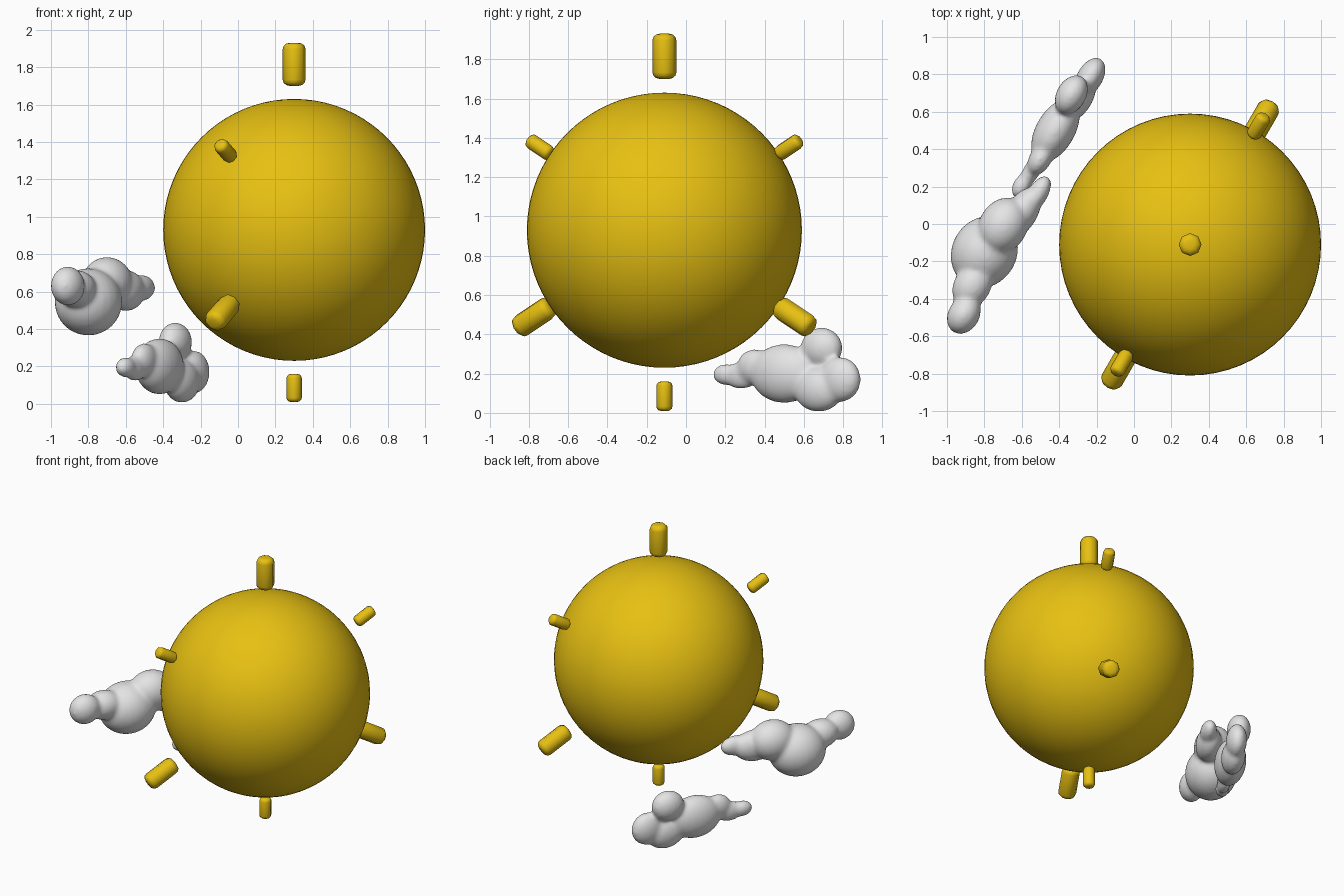
import bpy, bmesh, math
from mathutils import Matrix, Vector

if "Cube" in bpy.data.objects:
    bpy.data.objects.remove(bpy.data.objects["Cube"])


def material(name, rgb):
    m = bpy.data.materials.new(name)
    m.diffuse_color = (*rgb, 1)
    m.use_nodes = True
    m.node_tree.nodes["Principled BSDF"].inputs["Base Color"].default_value = m.diffuse_color
    return m


YELLOW = material("sun yellow", (0.80, 0.53, 0.006))
GREY = material("cloud grey", (0.78, 0.78, 0.78))
TURN = math.radians(60)            # the whole scene faces along this heading
CENTRE = Vector((0.30, -0.11, 0.93))


def make_object(name, bm, mat):
    for f in bm.faces:
        f.smooth = True
    me = bpy.data.meshes.new(name)
    bm.to_mesh(me)
    bm.free()
    me.materials.append(mat)
    ob = bpy.data.objects.new(name, me)
    bpy.context.collection.objects.link(ob)
    return ob


# sun ball
bm = bmesh.new()
bmesh.ops.create_uvsphere(bm, u_segments=64, v_segments=40, radius=0.70,
                          matrix=Matrix.Translation(CENTRE))
make_object("sun_ball", bm, YELLOW)

# six rays, alternating large and small, in one upright ring
for i in range(6):
    length, radius = ((0.23, 0.061), (0.15, 0.041))[i % 2]
    a = math.radians(60 * i)
    d = Vector((math.sin(a) * math.cos(TURN), math.sin(a) * math.sin(TURN), math.cos(a)))
    bm = bmesh.new()
    bmesh.ops.create_cone(bm, cap_ends=True, segments=8, radius1=radius,
                          radius2=radius, depth=length)
    ray = make_object(f"sun_ray_{i + 1}", bm, YELLOW)
    ray.matrix_world = (Matrix.Translation(CENTRE + d * (0.77 + length / 2))
                        @ d.to_track_quat('Z', 'Y').to_matrix().to_4x4())
    bev = ray.modifiers.new("round_ends", 'BEVEL')
    bev.width = radius * 0.55
    bev.segments = 3
    bev.limit_method = 'ANGLE'
    bev.angle_limit = math.radians(60)


def cloud(name, puffs):
    """Merge puffs (x, y, z, half length, half depth, half height) into one soft body."""
    bm = bmesh.new()
    for x, y, z, l, w, h in puffs:
        bmesh.ops.create_uvsphere(
            bm, u_segments=24, v_segments=16, radius=1,
            matrix=Matrix.Translation((x, y, z)) @ Matrix.Rotation(TURN, 4, 'Z')
            @ Matrix.Diagonal((l, w, h, 1)))
    ob = make_object(name, bm, GREY)
    rem = ob.modifiers.new("merge", 'REMESH')
    rem.mode = 'VOXEL'
    rem.voxel_size = 0.012
    rem.use_smooth_shade = True
    sm = ob.modifiers.new("soften", 'SMOOTH')
    sm.factor = 0.5
    sm.iterations = 14


# upper cloud, towards the front
cloud("upper_cloud", [
    (-0.80, -0.15, 0.545, 0.20, 0.175, 0.18),
    (-0.70, -0.01, 0.645, 0.16, 0.13, 0.14),
    (-0.91, -0.485, 0.63, 0.11, 0.085, 0.105),
    (-0.865, -0.33, 0.615, 0.13, 0.10, 0.10),
    (-0.60, 0.06, 0.605, 0.15, 0.085, 0.11),
    (-0.515, 0.16, 0.62, 0.11, 0.055, 0.07),
])

# lower cloud, towards the back
cloud("lower_cloud", [
    (-0.60, 0.205, 0.195, 0.075, 0.048, 0.055),
    (-0.55, 0.28, 0.19, 0.10, 0.045, 0.07),
    (-0.50, 0.35, 0.235, 0.10, 0.06, 0.09),
    (-0.42, 0.50, 0.20, 0.19, 0.105, 0.15),
    (-0.335, 0.69, 0.33, 0.115, 0.08, 0.105),
    (-0.235, 0.785, 0.17, 0.115, 0.07, 0.115),
    (-0.30, 0.675, 0.12, 0.14, 0.08, 0.115),
])
